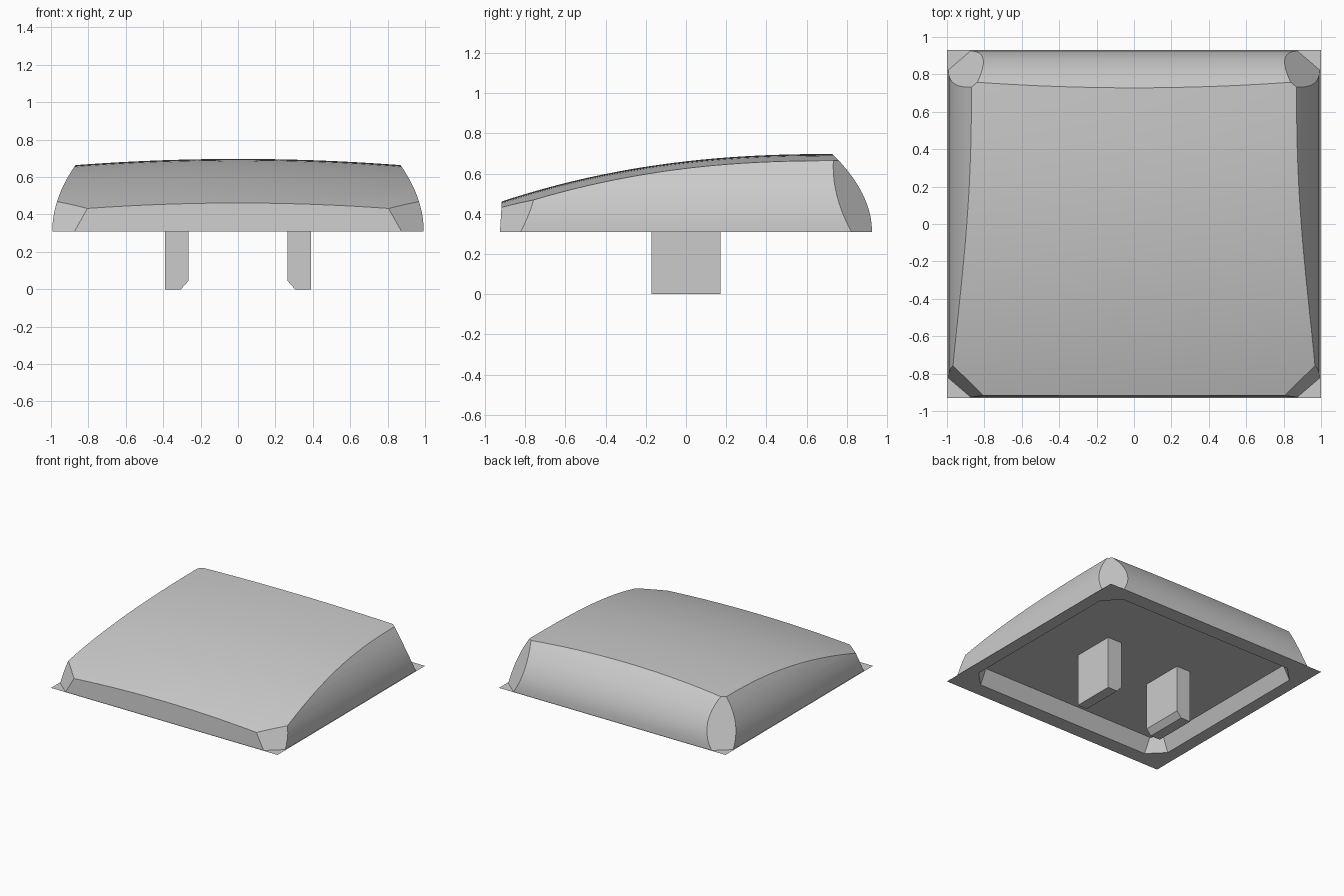
import bpy
import bmesh
import math
from mathutils import Vector

cube = bpy.data.objects.get("Cube")
if cube:
    bpy.data.objects.remove(cube, do_unlink=True)

RIM, CEILING = 0.31, 0.42

grey = bpy.data.materials.new("light grey plastic")
grey.use_nodes = True
grey.diffuse_color = (0.6, 0.6, 0.6, 1)
grey.node_tree.nodes["Principled BSDF"].inputs["Base Color"].default_value = (0.6, 0.6, 0.6, 1)


def add_object(name, bm):
    mesh = bpy.data.meshes.new(name)
    bm.to_mesh(mesh)
    bm.free()
    mesh.materials.append(grey)
    obj = bpy.data.objects.new(name, mesh)
    bpy.context.collection.objects.link(obj)
    return obj


def cut(bm, point, normal):
    """Slice off everything beyond a plane and cap the opening."""
    geom = bm.verts[:] + bm.edges[:] + bm.faces[:]
    result = bmesh.ops.bisect_plane(bm, geom=geom, dist=1e-6, plane_co=point,
                                    plane_no=normal, clear_outer=True)
    edges = [e for e in result["geom_cut"]
             if isinstance(e, bmesh.types.BMEdge) and e.is_boundary]
    if edges:
        bmesh.ops.edgeloop_fill(bm, edges=edges)


def cut_curved_wall(bm, outward, reach, bulge, height, steps=10):
    """Shape one wall as a parabolic arc made of narrow flat strips."""
    def at(t):
        return outward * (reach - bulge * t * t) + Vector((0, 0, RIM + height * t))
    for i in range(steps + 1):
        a, b = at(i / steps), at((i + 1) / steps)
        run = b - a
        cut(bm, a, outward * run.z - Vector((0, 0, run.dot(outward))))


def cut_corner(bm, a, b, c):
    """Chamfer a corner with the plane through three points."""
    a, b, c = Vector(a), Vector(b), Vector(c)
    normal = (b - a).cross(c - a).normalized()
    if normal.dot(Vector((a.x, a.y, 0))) < 0:
        normal.negate()
    cut(bm, a, normal)


# Cap shell: domed block trimmed by curved walls and corner planes
bm = bmesh.new()
bmesh.ops.create_grid(bm, x_segments=26, y_segments=30, size=1.05)
for v in bm.verts:
    back = 0.73 - v.co.y
    drop = 0.237 * (abs(back) / 1.65) ** 2.3
    v.co.z = 0.697 - drop - 0.044 * v.co.x ** 2
border = [e for e in bm.edges if e.is_boundary]
skirt = bmesh.ops.extrude_edge_only(bm, edges=border)["geom"]
for v in skirt:
    if isinstance(v, bmesh.types.BMVert):
        v.co.z = RIM
bmesh.ops.edgeloop_fill(bm, edges=[e for e in bm.edges if e.is_boundary])
bmesh.ops.recalc_face_normals(bm, faces=bm.faces)

for side in (-1, 1):
    cut_curved_wall(bm, Vector((side, 0, 0)), 0.993, 0.125, 0.355)
cut_curved_wall(bm, Vector((0, 1, 0)), 0.925, 0.195, 0.385)
cut(bm, Vector((0, -0.925, RIM)), Vector((0, -1, 0.06)).normalized())
for s in (-1, 1):
    cut_corner(bm, (s * 0.88, -0.92, RIM), (s * 0.985, -0.83, RIM), (s * 0.96, -0.775, 0.45))
    cut_corner(bm, (s * 0.88, 0.92, RIM), (s * 0.985, 0.83, RIM), (s * 0.865, 0.735, 0.665))

bmesh.ops.recalc_face_normals(bm, faces=bm.faces)
floor = [f for f in bm.faces if f.calc_center_median().z < RIM + 1e-4]
bmesh.ops.delete(bm, geom=floor, context="FACES")
shell = add_object("cap_shell", bm)
bpy.ops.object.select_all(action="DESELECT")
shell.select_set(True)
bpy.context.view_layer.objects.active = shell
bpy.ops.object.shade_smooth_by_angle(angle=math.radians(20))


# Underside: flat rim with a tapered, corner-cut recess
def octagon(bm, hx, hy, c, z):
    corner = [(hx, hy - c), (hx - c, hy), (c - hx, hy), (-hx, hy - c),
              (-hx, c - hy), (c - hx, -hy), (hx - c, -hy), (hx, c - hy)]
    return [bm.verts.new((x, y, z)) for x, y in corner]


def ring_edges(bm, verts):
    return [bm.edges.new((v, verts[i - 1])) for i, v in enumerate(verts)]


bm = bmesh.new()
outer = [bm.verts.new((x, y, RIM)) for x, y in
         ((1, 0.93), (-1, 0.93), (-1, -0.93), (1, -0.93))]
mouth = octagon(bm, 0.9, 0.81, 0.12, RIM)
roof = octagon(bm, 0.85, 0.75, 0.07, CEILING)
bmesh.ops.triangle_fill(bm, use_beauty=True,
                        edges=ring_edges(bm, outer) + ring_edges(bm, mouth))
for i in range(8):
    bm.faces.new((mouth[i - 1], mouth[i], roof[i], roof[i - 1]))
ceiling = bm.faces.new(roof)
bmesh.ops.recalc_face_normals(bm, faces=bm.faces)
ceiling.normal_update()
if ceiling.normal.z > 0:
    bmesh.ops.reverse_faces(bm, faces=bm.faces)
add_object("underside_rim", bm)

# Two mounting prongs with chamfered inner tips
PRONG = [(0.265, CEILING), (0.39, CEILING), (0.39, 0), (0.305, 0), (0.265, 0.045)]
for name, s in (("left_prong", 1), ("right_prong", -1)):
    bm = bmesh.new()
    face = bm.faces.new([bm.verts.new((s * x, -0.172, z)) for x, z in PRONG])
    moved = bmesh.ops.extrude_face_region(bm, geom=[face], use_keep_orig=True)["geom"]
    bmesh.ops.translate(bm, vec=(0, 0.344, 0),
                        verts=[v for v in moved if isinstance(v, bmesh.types.BMVert)])
    bmesh.ops.recalc_face_normals(bm, faces=bm.faces)
    add_object(name, bm)
